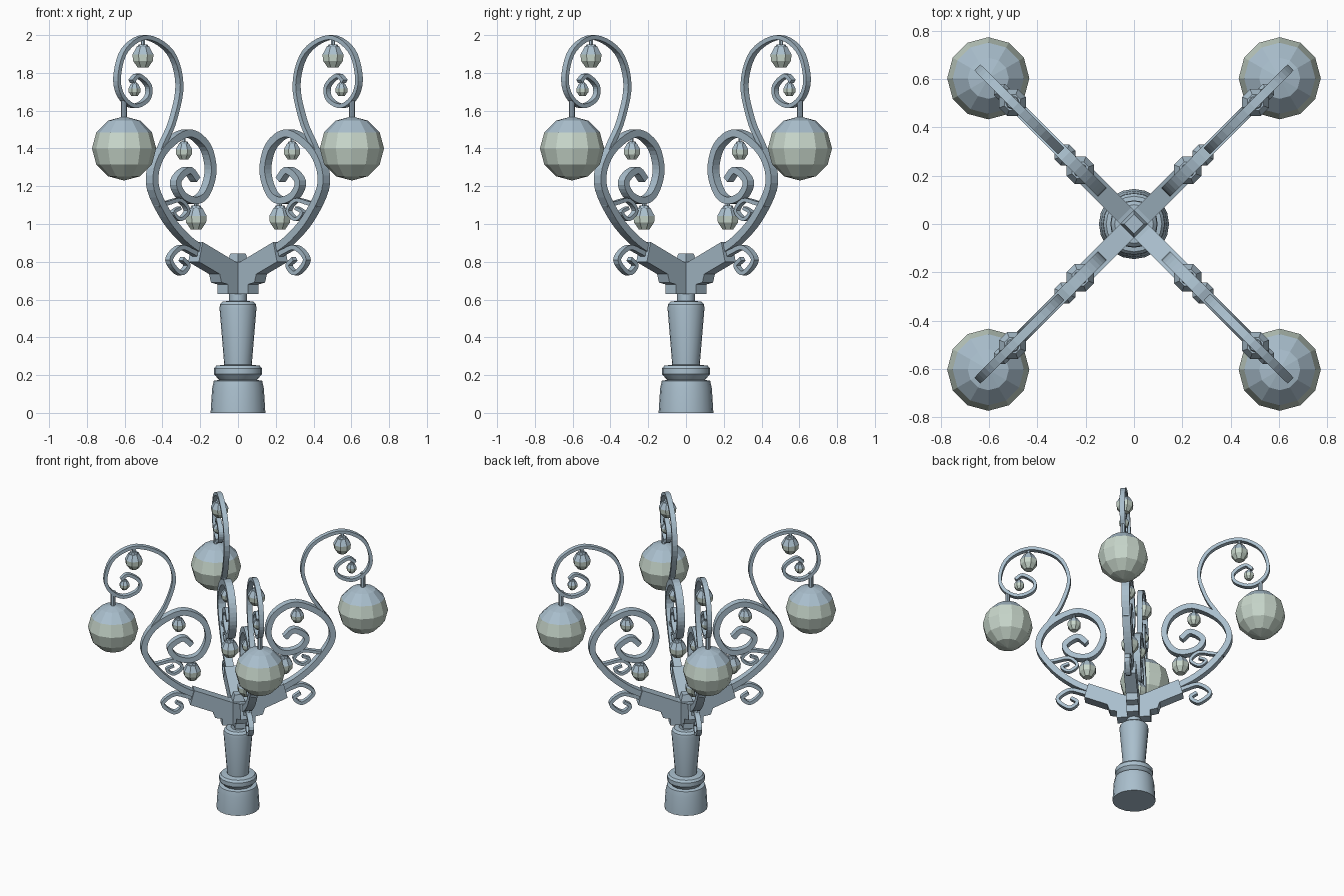
import bpy, bmesh, math
from mathutils import Matrix, Vector

cube = bpy.data.objects.get("Cube")
if cube:
    bpy.data.objects.remove(cube)

ROOT2 = math.sqrt(2)


def material(name, rgb):
    m = bpy.data.materials.new(name)
    m.use_nodes = True
    m.diffuse_color = (*rgb, 1)
    m.node_tree.nodes["Principled BSDF"].inputs["Base Color"].default_value = (*rgb, 1)
    return m


METAL = material("blue_grey_metal", (0.40, 0.52, 0.61))
GLASS = material("pale_green_glass", (0.58, 0.68, 0.60))


def finish(name, bm, smooth=False):
    bmesh.ops.recalc_face_normals(bm, faces=bm.faces)
    me = bpy.data.meshes.new(name)
    bm.to_mesh(me)
    bm.free()
    ob = bpy.data.objects.new(name, me)
    bpy.context.collection.objects.link(ob)
    me.materials.append(METAL)
    me.materials.append(GLASS)
    if smooth:
        bpy.ops.object.select_all(action="DESELECT")
        ob.select_set(True)
        bpy.context.view_layer.objects.active = ob
        bpy.ops.object.shade_smooth_by_angle(angle=math.radians(30))
    return ob


def lathe(bm, profile, sides, centre=(0, 0, 0), turn=0.0):
    """Revolve (radius, height) points around z; both ends are capped."""
    c = Vector(centre)
    rings = []
    for r, h in profile:
        ring = []
        for i in range(sides):
            a = math.tau * (i + turn) / sides
            ring.append(bm.verts.new(c + Vector((r * math.cos(a), r * math.sin(a), h))))
        rings.append(ring)
    faces = []
    for low, high in zip(rings, rings[1:]):
        for i in range(sides):
            j = (i + 1) % sides
            faces.append(bm.faces.new((low[i], low[j], high[j], high[i])))
    faces.append(bm.faces.new(rings[0][::-1]))
    faces.append(bm.faces.new(rings[-1]))
    return faces


def spline(points, steps=5):
    """Catmull-Rom curve through (u, z) points; u is the distance along x."""
    p = [Vector((u * ROOT2, z)) for u, z in points]
    p = [2 * p[0] - p[1]] + p + [2 * p[-1] - p[-2]]
    out = []
    for a, b, c, d in zip(p, p[1:], p[2:], p[3:]):
        for s in range(steps):
            t = s / steps
            out.append(0.5 * (2 * b + (c - a) * t + (2 * a - 5 * b + 4 * c - d) * t * t
                              + (3 * b - a - 3 * c + d) * t ** 3))
    return out + [p[-2]]


def scroll(name, points, thick, width, taper=1.0):
    """Sweep a flat bar along a curve in the xz plane."""
    path = spline(points)
    bm = bmesh.new()
    rings = []
    for i, q in enumerate(path):
        d = (path[min(i + 1, len(path) - 1)] - path[max(i - 1, 0)]).normalized()
        k = 1 + (taper - 1) * i / (len(path) - 1)
        n = Vector((-d.y, d.x)) * thick * k / 2
        w = width * k / 2
        rings.append([bm.verts.new((q.x + s * n.x, y, q.y + s * n.y))
                      for s, y in ((1, w), (1, -w), (-1, -w), (-1, w))])
    for a, b in zip(rings, rings[1:]):
        for i in range(4):
            j = (i + 1) % 4
            bm.faces.new((a[i], a[j], b[j], b[i]))
    bm.faces.new(rings[0])
    bm.faces.new(rings[-1])
    return finish(name, bm)


def bracket(name, outline, width):
    bm = bmesh.new()
    face = bm.faces.new([bm.verts.new((u * ROOT2, -width / 2, z)) for u, z in outline])
    new = bmesh.ops.extrude_face_region(bm, geom=[face])["geom"]
    bmesh.ops.translate(bm, vec=(0, width, 0),
                        verts=[v for v in new if isinstance(v, bmesh.types.BMVert)])
    return finish(name, bm)


def pendant(name, u, z, r, top):
    """Faceted glass drop with a metal crown, hung on a short rod."""
    bm = bmesh.new()
    shape = [(0.5, -0.95), (0.95, -0.35), (1, 0.2), (0.6, 0.9)]
    for f in lathe(bm, [(a * r, h * r) for a, h in shape], 8, (u * ROOT2, 0, z), 0.5):
        f.material_index = 0 if f.calc_center_median().z > z + 0.3 * r else 1
    lathe(bm, [(0.5 * r, 0.85 * r), (0.4 * r, 1.1 * r)], 8, (u * ROOT2, 0, z))
    lathe(bm, [(0.2 * r, r), (0.2 * r, top - z)], 6, (u * ROOT2, 0, z))
    return finish(name, bm)


def globe(name, u, z, r, top):
    """Low-poly lamp globe with a metal cap, hung on a rod."""
    bm = bmesh.new()
    place = Matrix.Translation((u * ROOT2, 0, z)) @ Matrix.Rotation(math.radians(15), 4, "Z")
    bmesh.ops.create_uvsphere(bm, u_segments=12, v_segments=6, radius=r, matrix=place)
    for f in bm.faces:
        f.material_index = 0 if f.calc_center_median().z > z + 0.5 * r else 1
    lathe(bm, [(0.016, 0.95 * r), (0.016, top - z)], 8, (u * ROOT2, 0, z))
    return finish(name, bm)


# Turned column with plinth, collar and neck
bm = bmesh.new()
lathe(bm, [(0.145, 0), (0.137, 0.13), (0.128, 0.17), (0.10, 0.175), (0.105, 0.18),
           (0.127, 0.205), (0.127, 0.235), (0.115, 0.25), (0.073, 0.255), (0.098, 0.555),
           (0.095, 0.575), (0.08, 0.59), (0.047, 0.592), (0.047, 0.65)], 20)
finish("column", bm, smooth=True)

# Square finial between the arms
bm = bmesh.new()
lathe(bm, [(0.056, 0.63), (0.056, 0.80), (0.04, 0.845)], 4)
finish("finial", bm)

# One arm along +x, in its own plane
arm = [
    bracket("arm_bracket", [(0, 0.79), (0.04, 0.80), (0.215, 0.905), (0.235, 0.80),
                            (0.125, 0.735), (0.115, 0.69), (0.08, 0.68), (0.08, 0.63),
                            (0, 0.63)], 0.08),
    scroll("lower_scroll", [(0.20, 0.86), (0.29, 0.93), (0.385, 1.05), (0.455, 1.22),
                            (0.41, 1.38), (0.28, 1.48), (0.18, 1.42), (0.145, 1.29),
                            (0.175, 1.17), (0.23, 1.125), (0.30, 1.15), (0.33, 1.225),
                            (0.27, 1.285), (0.225, 1.235)], 0.042, 0.056, 0.85),
    scroll("upper_scroll", [(0.44, 1.32), (0.40, 1.42), (0.345, 1.55), (0.31, 1.74),
                            (0.36, 1.91), (0.49, 1.988), (0.60, 1.92), (0.64, 1.78),
                            (0.62, 1.68), (0.555, 1.625), (0.485, 1.66), (0.475, 1.73),
                            (0.53, 1.785), (0.565, 1.755)], 0.025, 0.038, 0.85),
    scroll("inner_curl", [(0.43, 1.10), (0.38, 1.11), (0.31, 1.125), (0.27, 1.07),
                          (0.31, 1.025), (0.345, 1.06), (0.31, 1.085)], 0.022, 0.034, 0.8),
    scroll("outer_curl", [(0.21, 0.83), (0.25, 0.855), (0.31, 0.875), (0.365, 0.81),
                          (0.31, 0.74), (0.27, 0.78), (0.30, 0.815)], 0.026, 0.038, 0.85),
    globe("lamp_globe", 0.603, 1.40, 0.17, 1.67),
    pendant("top_pendant", 0.503, 1.885, 0.06, 1.98),
    pendant("small_pendant", 0.548, 1.71, 0.035, 1.78),
    pendant("middle_pendant", 0.286, 1.385, 0.047, 1.47),
    pendant("low_pendant", 0.222, 1.03, 0.061, 1.12),
]

# Four arms on the diagonals
for part in arm:
    base = part.name
    for k, corner in enumerate(("back_left", "back_right", "front_right", "front_left")):
        ob = part if k == 0 else part.copy()
        if k:
            bpy.context.collection.objects.link(ob)
        ob.name = corner + "_" + base
        ob.rotation_euler.z = math.radians(45 + 90 * k)
